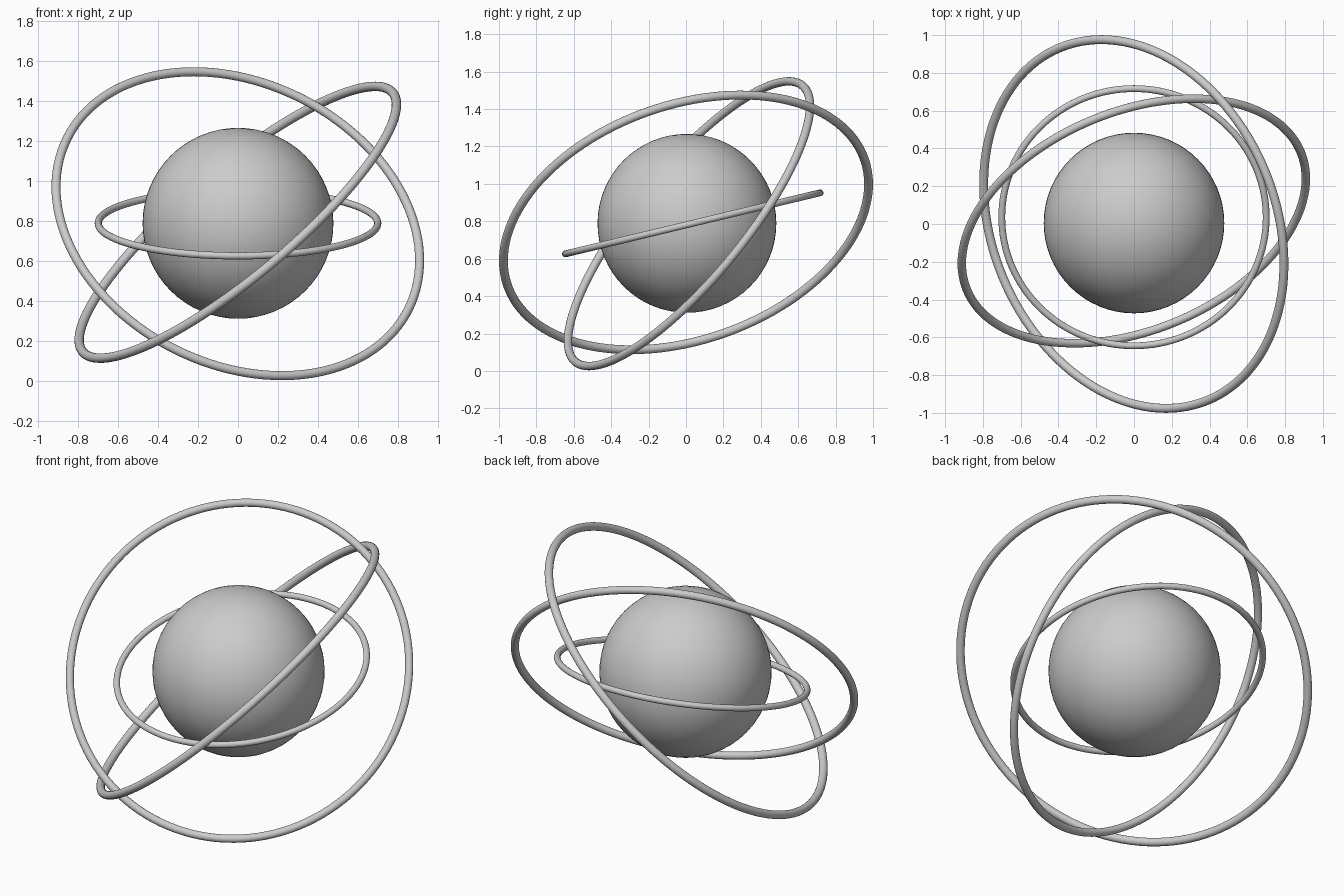
import bpy
from mathutils import Vector

if "Cube" in bpy.data.objects:
    bpy.data.objects.remove(bpy.data.objects["Cube"])


def smooth(name):
    obj = bpy.context.object
    obj.name = name
    obj.data.name = name
    bpy.ops.object.shade_smooth()
    return obj


def ring(name, center, normal, radius, tube):
    # a torus whose axis points along the given normal
    tilt = Vector((0, 0, 1)).rotation_difference(Vector(normal)).to_euler()
    bpy.ops.mesh.primitive_torus_add(
        location=center, rotation=tilt, major_radius=radius,
        minor_radius=tube, major_segments=128, minor_segments=20)
    return smooth(name)


# central sphere
bpy.ops.mesh.primitive_uv_sphere_add(
    segments=64, ring_count=32, radius=0.478, location=(0, 0.005, 0.789))
smooth("core_sphere")

# three tilted rings around the sphere
ring("inner_ring", (0, 0.036, 0.789), (0, -0.233, 0.972), 0.70, 0.018)
ring("middle_ring", (-0.001, 0.016, 0.787), (0.304, -0.736, 0.605), 0.956, 0.0225)
ring("outer_ring", (-0.001, 0, 0.794), (-0.619, -0.264, 0.740), 1.012, 0.0235)
